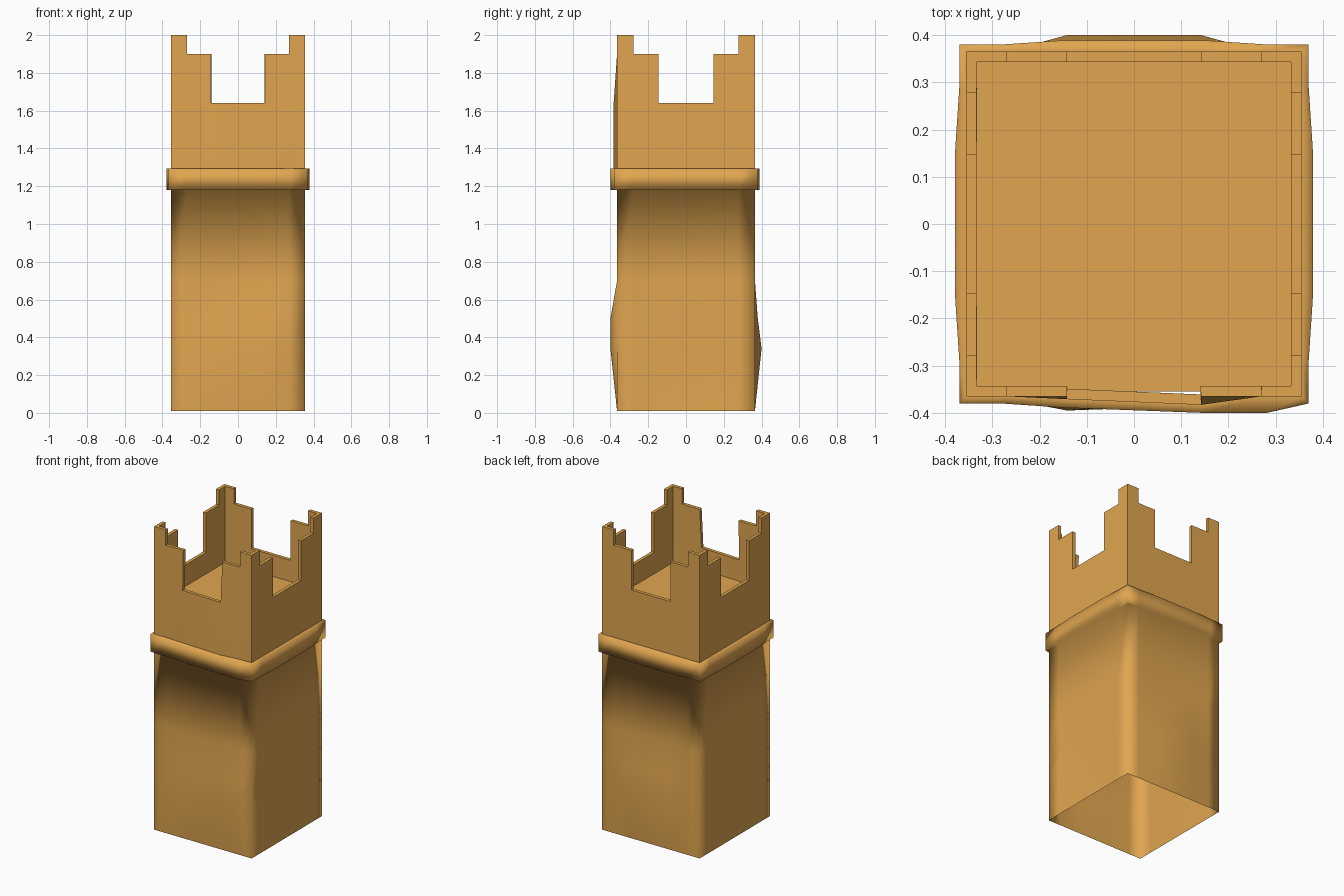
import bpy, bmesh
from mathutils import Vector

cube = bpy.data.objects.get("Cube")
if cube:
    bpy.data.objects.remove(cube, do_unlink=True)

sandstone = bpy.data.materials.new("sandstone")
sandstone.use_nodes = True
colour = (0.75, 0.38, 0.08, 1)
sandstone.diffuse_color = colour
sandstone.node_tree.nodes["Principled BSDF"].inputs["Base Color"].default_value = colour

# Column lines along each side, as a share of the half width
COLUMNS = (-1, -0.76, -0.4, 0.4, 0.76)
SIDES = ("front", "left", "back", "right")


def ring(bm, z, hx, hy, dents):
    """One square ring of points; dents push points out of a side."""
    verts = []
    for side in SIDES:
        for col, t in enumerate(COLUMNS):
            d = dents.get((side, col), 0)
            x, y = {"front": (t * hx, -hy - d), "left": (hx + d, t * hy),
                    "back": (-t * hx, hy + d), "right": (-hx - d, -t * hy)}[side]
            verts.append(bm.verts.new((x, y, z)))
    return verts


def build_wall(name, levels, keep=lambda row, col: True):
    bm = bmesh.new()
    rings = [ring(bm, *level) for level in levels]
    n = len(rings[0])
    for row, (low, high) in enumerate(zip(rings, rings[1:])):
        for i in range(n):
            if keep(row, i % len(COLUMNS)):
                j = (i + 1) % n
                bm.faces.new((low[i], low[j], high[j], high[i]))
    bmesh.ops.delete(bm, geom=[v for v in bm.verts if not v.link_faces], context="VERTS")
    return finish(name, bm)


def finish(name, bm):
    mesh = bpy.data.meshes.new(name)
    bm.to_mesh(mesh)
    bm.free()
    mesh.materials.append(sandstone)
    mesh.shade_smooth()
    obj = bpy.data.objects.new(name, mesh)
    bpy.context.collection.objects.link(obj)
    return obj


# Worn stone bulges and hollows on the shaft
low_dents = {("front", 1): 0.005, ("front", 2): 0.03, ("front", 3): 0.02, ("front", 4): 0.035,
             ("left", 1): 0.0, ("left", 2): -0.02, ("left", 3): -0.01,
             ("back", 2): 0.035, ("back", 3): 0.035, ("right", 2): -0.015}
mid_dents = {("front", 3): 0.01, ("front", 4): 0.035, ("left", 1): -0.02,
             ("back", 2): 0.015, ("back", 3): 0.01, ("right", 3): -0.01}
high_dents = {("back", 3): -0.015, ("left", 3): -0.01, ("right", 2): -0.01}
bow = {(side, col): 0.009 for side in SIDES for col in (2, 3)}
bow.update({("front", 3): 0.02, ("front", 4): 0.02})
lean = {("front", 2): 0.006, ("front", 3): 0.018}

# Shaft with its overhanging ledge, open underneath
build_wall("tower_shaft", [
    (0.01, 0.355, 0.365, {}),
    (0.34, 0.355, 0.365, low_dents),
    (0.5, 0.355, 0.365, mid_dents),
    (0.7, 0.355, 0.365, high_dents),
    (1.18, 0.355, 0.365, {}),
    (1.18, 0.37, 0.38, bow),
    (1.295, 0.37, 0.38, bow),
    (1.295, 0.355, 0.365, lean),
])

# Parapet: corner posts, a lower step beside each, and a wide central gap
TOP_ROW = {0: 3, 1: 2, 2: 1, 3: 2, 4: 3}
parapet = build_wall("parapet", [
    (1.295, 0.355, 0.365, lean),
    (1.64, 0.355, 0.365, lean),
    (1.9, 0.355, 0.365, {}),
    (2.0, 0.355, 0.365, {}),
], lambda row, col: row < TOP_ROW[col])
solid = parapet.modifiers.new("thickness", "SOLIDIFY")
solid.thickness = 0.022
solid.offset = -1
solid.use_even_offset = True
bpy.context.view_layer.objects.active = parapet
parapet.select_set(True)
bpy.ops.object.modifier_apply(modifier=solid.name)
bpy.ops.object.shade_smooth_by_angle(angle=1.5)

# Roof deck inside the parapet
bm = bmesh.new()
bmesh.ops.create_grid(bm, x_segments=1, y_segments=1, size=1)
for v in bm.verts:
    v.co = Vector((v.co.x * 0.345, v.co.y * 0.355, 1.5))
finish("roof_deck", bm)
